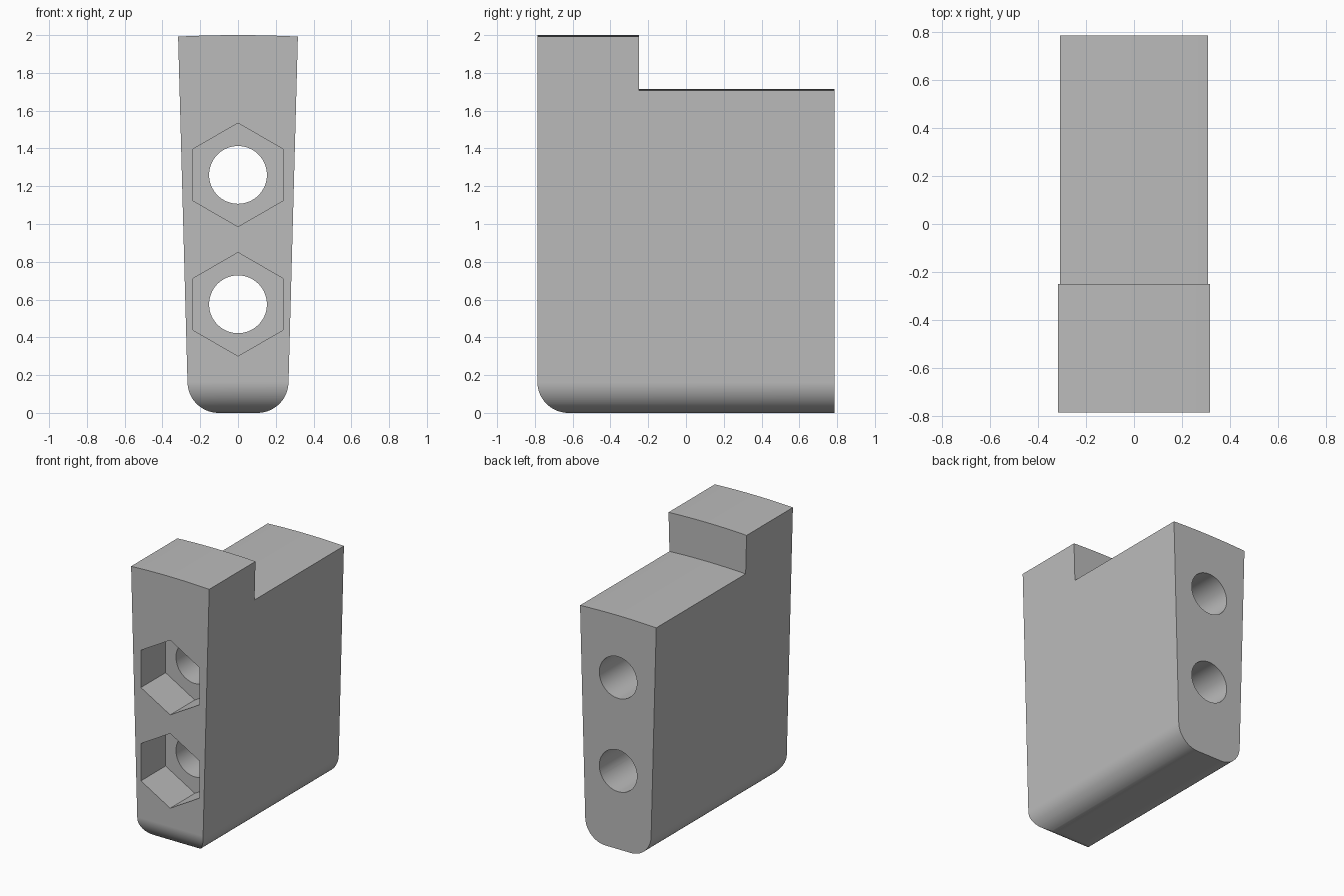
import bpy, bmesh
from math import sin, cos, pi, radians
from mathutils import Vector

default = bpy.data.objects.get("Cube")
if default:
    bpy.data.objects.remove(default, do_unlink=True)

HALF_LEN = 0.787      # half the depth along y
STEP_Y = -0.25        # where the tall front part ends
STEP_Z = 1.715        # crown height of the lower rear part
ROUND = 0.165         # radius of the bottom edges
FOOT, SLOPE = 0.263, 0.027   # half width at the base, and its growth with height
CROWN = 0.008         # drop of the domed top at the sides
BORES = (0.575, 1.26)


def prism(name, profile, axis, start, end):
    """Extrude a closed 2D profile (other axis, z) along x or y."""
    bm = bmesh.new()
    place = (lambda u, z, d: (d, u, z)) if axis == "x" else (lambda u, z, d: (u, d, z))
    face = bm.faces.new([bm.verts.new(place(u, z, start)) for u, z in profile])
    out = bmesh.ops.extrude_face_region(bm, geom=[face])
    shift = Vector(place(0, 0, end - start))
    verts = [v for v in out["geom"] if isinstance(v, bmesh.types.BMVert)]
    bmesh.ops.translate(bm, verts=verts, vec=shift)
    bmesh.ops.recalc_face_normals(bm, faces=bm.faces)
    mesh = bpy.data.meshes.new(name)
    bm.to_mesh(mesh)
    bm.free()
    obj = bpy.data.objects.new(name, mesh)
    bpy.context.collection.objects.link(obj)
    return obj


def arc(cx, cz, radius, a0, a1, steps):
    angles = [radians(a0 + (a1 - a0) * i / steps) for i in range(steps + 1)]
    return [(cx + radius * cos(a), cz + radius * sin(a)) for a in angles]


def crown(top, half, steps=12):
    """Shallow dome from +half to -half, reaching its peak at the middle."""
    us = [half * (1 - 2 * i / steps) for i in range(steps + 1)]
    return [(u, top - CROWN * (u / 0.317) ** 2) for u in us]


def polygon(cz, radius, sides):
    return [(radius * sin(2 * pi * i / sides), cz + radius * cos(2 * pi * i / sides))
            for i in range(sides)]


def combine(target, helper, operation):
    helper.hide_render = True
    mod = target.modifiers.new("shape", "BOOLEAN")
    mod.operation, mod.object, mod.solver = operation, helper, "EXACT"
    bpy.context.view_layer.objects.active = target
    bpy.ops.object.modifier_apply(modifier=mod.name)
    bpy.data.objects.remove(helper, do_unlink=True)


# Tapered body with rounded lower sides and a domed top
corner_x = FOOT + SLOPE * ROUND - ROUND
right_arc = arc(corner_x, ROUND, ROUND, -90, -1.5, 20)
left_arc = [(-x, z) for x, z in reversed(right_arc)]
body = prism("grip_block", right_arc + crown(2.0, FOOT + SLOPE * 2) + left_arc,
             "y", -HALF_LEN, HALF_LEN)

# Rounded lower front edge
side = arc(-HALF_LEN + ROUND, ROUND, ROUND, 180, 270, 20)
side += [(1, 0), (1, 2.2), (-HALF_LEN, 2.2)]
combine(body, prism("front_edge_shape", side, "x", -1, 1), "INTERSECT")

# Step down to the lower rear part
notch = crown(STEP_Z, 0.5) + [(-0.5, 2.3), (0.5, 2.3)]
combine(body, prism("rear_notch", notch, "y", STEP_Y, 1), "DIFFERENCE")

# Through bores with hexagonal pockets in the front
for z in BORES:
    combine(body, prism("bore", polygon(z, 0.153, 64), "y", -1, 1), "DIFFERENCE")
    combine(body, prism("hex_pocket", polygon(z, 0.274, 6), "y", -1, -HALF_LEN + 0.286),
            "DIFFERENCE")

# Material
grey = bpy.data.materials.new("plain_grey")
grey.use_nodes = True
colour = (0.5, 0.5, 0.5, 1)
grey.diffuse_color = colour
grey.node_tree.nodes["Principled BSDF"].inputs["Base Color"].default_value = colour
body.data.materials.clear()
body.data.materials.append(grey)

# Smooth curves, sharp edges, flat large faces
bpy.ops.object.select_all(action="DESELECT")
body.select_set(True)
bpy.context.view_layer.objects.active = body
bpy.ops.object.shade_smooth_by_angle(angle=radians(25))
weighted = body.modifiers.new("face_weighted_normals", "WEIGHTED_NORMAL")
weighted.keep_sharp = True
